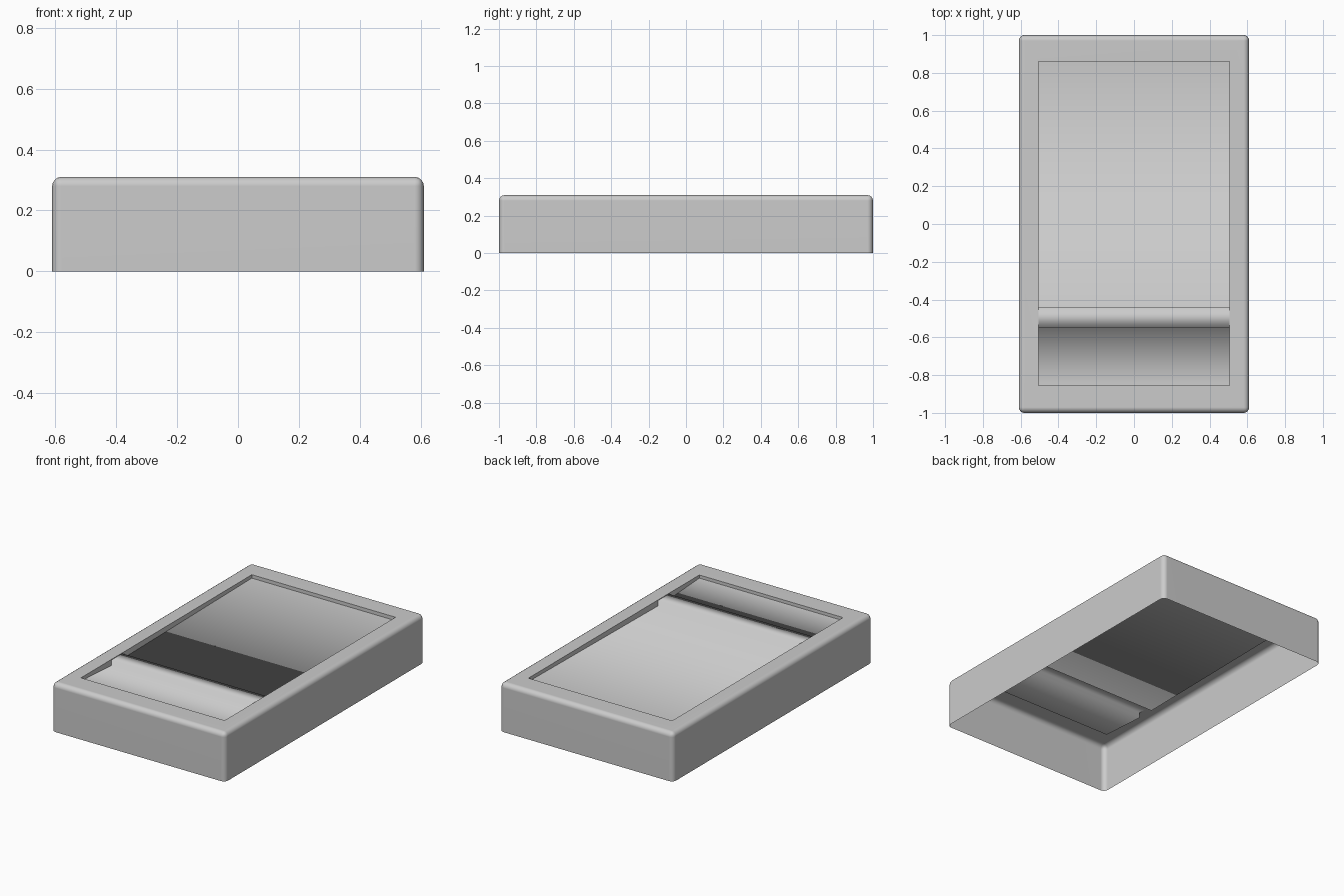
import bpy
import bmesh

W, L, H = 1.22, 2.0, 0.31          # outer size of the housing
HX, Y0, Y1 = 0.505, -0.855, 0.86   # window in the housing top

if "Cube" in bpy.data.objects:
    bpy.data.objects.remove(bpy.data.objects["Cube"], do_unlink=True)

grey = bpy.data.materials.new("light_grey")
grey.use_nodes = True
colour = (0.6, 0.6, 0.6, 1)
grey.diffuse_color = colour
grey.node_tree.nodes["Principled BSDF"].inputs["Base Color"].default_value = colour


def add_object(name, bm):
    mesh = bpy.data.meshes.new(name)
    bm.to_mesh(mesh)
    bm.free()
    mesh.materials.append(grey)
    obj = bpy.data.objects.new(name, mesh)
    bpy.context.collection.objects.link(obj)
    bpy.ops.object.select_all(action="DESELECT")
    obj.select_set(True)
    bpy.context.view_layer.objects.active = obj
    return obj


# Housing: open-bottomed box with rounded edges and a window in its top
bm = bmesh.new()
bmesh.ops.create_cube(bm, size=1)
for v in bm.verts:
    v.co = (v.co.x * W, v.co.y * L, (v.co.z + 0.5) * H)
bottom = [f for f in bm.faces if f.normal.z < -0.9]
bmesh.ops.delete(bm, geom=bottom, context="FACES_ONLY")
edges = [e for e in bm.edges if not e.is_boundary]
bmesh.ops.bevel(bm, geom=edges, offset=0.03, offset_type="OFFSET",
                segments=4, profile=0.5, affect="EDGES")
bm.normal_update()
top = max((f for f in bm.faces if f.normal.z > 0.99), key=lambda f: f.calc_area())
bmesh.ops.inset_region(bm, faces=[top], thickness=0.05)
for v in top.verts:
    v.co = (HX if v.co.x > 0 else -HX, Y1 if v.co.y > 0 else Y0, H)
bmesh.ops.delete(bm, geom=[top], context="FACES")
housing = add_object("housing", bm)
bpy.ops.object.shade_smooth_by_angle(angle=0.6)
weighted = housing.modifiers.new("even_normals", "WEIGHTED_NORMAL")
weighted.keep_sharp = True

# Rocker: two panels sloping gently to a raised bar
profile = [(Y0, 0.29), (-0.55, 0.272), (-0.55, 0.306),
           (-0.44, 0.306), (-0.44, 0.272), (Y1, 0.288)]
bm = bmesh.new()
rows = [[bm.verts.new((x, y, z)) for x in (-HX, HX)] for y, z in profile]
for a, b in zip(rows, rows[1:]):
    bm.faces.new((a[0], a[1], b[1], b[0]))
add_object("rocker", bm)
bpy.ops.object.shade_smooth()

# Window walls: drop from the rim to the edge of the rocker
bm = bmesh.new()


def wall(*points):
    bm.faces.new([bm.verts.new(p) for p in points])


for s in (-1, 1):
    x = s * HX
    for (ya, za), (yb, zb) in zip(profile, profile[1:]):
        if ya != yb:
            wall((x, ya, H), (x, yb, H), (x, yb, zb), (x, ya, za))
for y, z in (profile[0], profile[-1]):
    wall((-HX, y, H), (HX, y, H), (HX, y, z), (-HX, y, z))
# Face the walls towards the middle of the window
bm.normal_update()
for f in bm.faces:
    c = f.calc_center_median()
    if f.normal.x * c.x + f.normal.y * c.y * abs(f.normal.y) > 0:
        f.normal_flip()
add_object("window_walls", bm)
